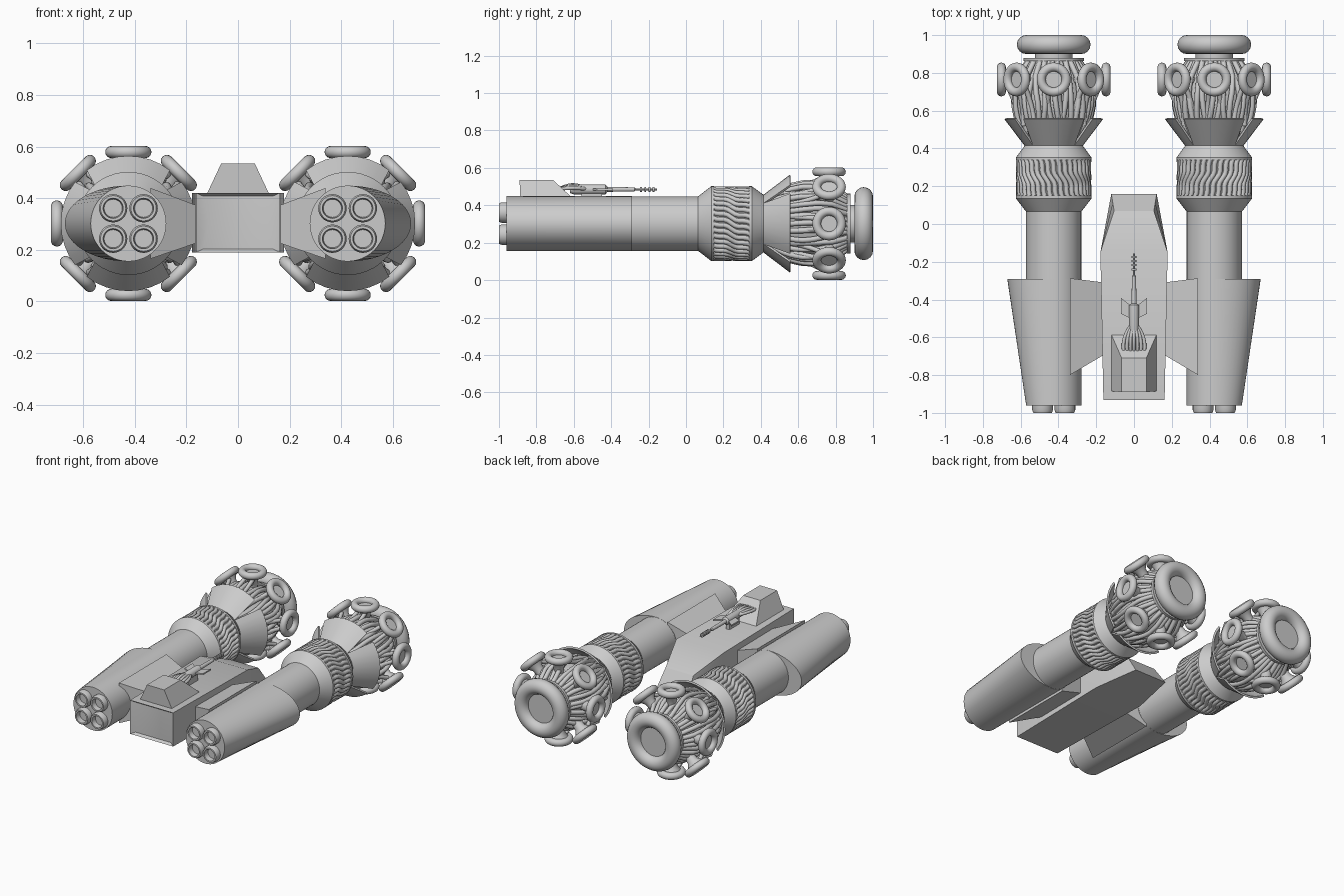
import bpy, bmesh, random
from math import sin, cos, pi, radians
from mathutils import Matrix, Vector

if "Cube" in bpy.data.objects:
    bpy.data.objects.remove(bpy.data.objects["Cube"])

random.seed(4)
AXIS_Y = Matrix.Rotation(-pi / 2, 4, 'X')              # local z -> world +y
POD = Matrix.Translation((0.425, 0, 0.302)) @ AXIS_Y   # pod axis frame
GUN = Matrix.Translation((0, 0, 0.485)) @ AXIS_Y


def loft(bm, rings, closed=False):
    """Skin a list of equal-length point rings; cap the ends unless closed."""
    vs = [[bm.verts.new(p) for p in r] for r in rings]
    n = len(vs[0])
    pairs = list(zip(vs, vs[1:])) + ([(vs[-1], vs[0])] if closed else [])
    for a, b in pairs:
        for i in range(n):
            j = (i + 1) % n
            bm.faces.new((a[i], a[j], b[j], b[i]))
    if not closed:
        bm.faces.new(vs[0][::-1])
        bm.faces.new(vs[-1])


def cyl(r, a, t):
    return Vector((r * cos(a), r * sin(a), t))


def lathe(bm, profile, m, seg=48, closed=False):
    loft(bm, [[m @ cyl(r, 2 * pi * i / seg, t) for i in range(seg)] for r, t in profile], closed)


def torus(bm, major, minor, m, seg=40):
    lathe(bm, [(major + minor * cos(2 * pi * k / 16), minor * sin(2 * pi * k / 16))
               for k in range(16)], m, seg, True)


def tube(bm, pts, r, sides=12):
    rings = []
    for i, p in enumerate(pts):
        d = pts[min(i + 1, len(pts) - 1)] - pts[max(i - 1, 0)]
        q = d.to_track_quat('Z', 'X')
        rings.append([p + q @ cyl(r, 2 * pi * k / sides, 0) for k in range(sides)])
    loft(bm, rings)


def interp(table, t):
    for (t0, r0), (t1, r1) in zip(table, table[1:]):
        if t <= t1:
            f = (t - t0) / (t1 - t0)
            return r0 + (r1 - r0) * f
    return table[-1][1]


def finish(bm, name, mirror=True):
    bmesh.ops.recalc_face_normals(bm, faces=bm.faces)
    me = bpy.data.meshes.new(name)
    bm.to_mesh(me)
    bm.free()
    ob = bpy.data.objects.new(name, me)
    bpy.context.collection.objects.link(ob)
    if mirror:
        ob.modifiers.new("mirror", 'MIRROR').use_mirror_merge = False


# ---- engine pods (built on +x, mirrored) ----
def lathe_part(name, profile):
    bm = bmesh.new()
    lathe(bm, profile, POD)
    finish(bm, name)


lathe_part("pod_barrel", [(.146, -.96), (.146, .08)])
lathe_part("pod_collar", [(.146, .065), (.2, .135), (.2, .15), (.184, .15), (.184, .338),
                          (.2, .338), (.2, .352), (.15, .42), (.15, .5)])
lathe_part("pod_core", [(.14, .45), (.185, .56), (.195, .7), (.17, .8), (.13, .862), (.16, .862),
                        (.16, .88), (.1, .88), (.1, .957)])

# outer fairing: round at the front, stretched outwards at the back
bm = bmesh.new()
rings = []
for y, w in ((-.96, .146), (-.29, .246)):
    pts = [cyl(.147, 2 * pi * i / 48, y) for i in range(48)]
    rings.append([POD @ Vector((p.x * (w / .147 if p.x > 0 else 1), p.y, p.z)) for p in pts])
loft(bm, rings)
finish(bm, "pod_fairing")

# wing joining fuselage and pod
bm = bmesh.new()
loft(bm, [[Vector((x, y0, z0)), Vector((x, y1, z0)), Vector((x, y1, z1)), Vector((x, y0, z1))]
          for x, y0, y1, z0, z1 in ((.155, -.69, -.31, .228, .37), (.34, -.80, -.287, .165, .44))])
finish(bm, "wing_joint")

# four hollow nozzles per pod
bm = bmesh.new()
for sx in (-1, 1):
    for sz in (-1, 1):
        lathe(bm, [(.055, -.95), (.055, -.985), (.049, -1), (.039, -1), (.035, -.965)],
              POD @ Matrix.Translation((sx * .059, sz * .059, 0)), 28)
finish(bm, "nozzles")

# S-shaped ribs
bm = bmesh.new()
for i in range(38):
    pts = []
    for k in range(11):
        f = k / 10
        a = 2 * pi * i / 38 + .3 * f * f * (3 - 2 * f) + .03 * sin(4 * pi * f)
        pts.append(POD @ cyl(.186, a, .142 + .2 * f))
    tube(bm, pts, .013)
finish(bm, "twisted_ribs")

# four flared petals
bm = bmesh.new()
for q in range(4):
    rings = []
    for k in range(9):
        s = k / 4 - 1
        a, b = q * pi / 2 + s * radians(45), q * pi / 2 + s * radians(38)
        rings.append([POD @ p for p in (cyl(.143, a, .42), cyl(.155, a, .415),
                                        cyl(.262, b, .556), cyl(.25, b, .56))])
    loft(bm, rings)
finish(bm, "flared_petals")

# pipe bundle bulging around the core
bm = bmesh.new()
bulge = [(.44, .145), (.55, .192), (.62, .208), (.7, .212), (.78, .19), (.87, .13)]
for i in range(34):
    ph, amp = random.uniform(0, 2 * pi), random.uniform(.02, .07)
    lift = random.uniform(-.004, .01)
    pts = []
    for k in range(15):
        t = .44 + .43 * k / 14
        pts.append(POD @ cyl(interp(bulge, t) + lift, 2 * pi * i / 34 + amp * sin(ph + 14 * t), t))
    tube(bm, pts, .0145)
finish(bm, "pipe_bundle")

# ring of eight small thrusters with feed pipes
rims, cups, feeds = bmesh.new(), bmesh.new(), bmesh.new()
for k in range(8):
    a = k * pi / 4
    m = POD @ Matrix.Rotation(a, 4, 'Z') @ Matrix.Translation((.277, 0, .765)) @ Matrix.Rotation(pi / 2, 4, 'Y')
    torus(rims, .066, .0235, m)
    lathe(cups, [(.03, -.1), (.035, -.05), (.058, -.018), (.05, -.004)], m, 28)
    for s in (-.22, .22):
        pts = []
        for j in range(9):
            f = j / 8
            pts.append(POD @ cyl(.19 + .068 * f * f, a + s * (1 - .55 * f), .52 + .23 * f))
        tube(feeds, pts, .013)
finish(rims, "side_thruster_rims")
finish(cups, "side_thruster_cups")
finish(feeds, "feed_pipes")

bm = bmesh.new()
torus(bm, .145, .05, POD @ Matrix.Translation((0, 0, .95)), 56)
finish(bm, "end_ring")

# ---- central fuselage with recessed front panel and wedge tail ----
bm = bmesh.new()


def section(yb, yt, wb, wm, wt, zb, zt):
    ym, zm = (yb + yt) / 2, (zb + zt) / 2
    return [Vector(p) for p in ((-wb, yb, zb), (wb, yb, zb), (wm, ym, zm),
                                (wt, yt, zt), (-wt, yt, zt), (-wm, ym, zm))]


loft(bm, [section(-.915, -.915, .135, .115, .135, .203, .408),
          section(-.932, -.932, .162, .162, .162, .19, .42),
          section(-.15, -.15, .178, .178, .178, .19, .42),
          section(.16, .07, .12, .1125, .105, .2, .33)])
finish(bm, "fuselage", False)

# cabin on top
bm = bmesh.new()
loft(bm, [[Vector((x, y, z)) for x, y in ((-w, y0), (w, y0), (w, y1), (-w, y1))]
          for w, y0, y1, z in ((.12, -.885, -.585, .418), (.065, -.89, -.71, .535))])
finish(bm, "cabin", False)

# gun: mount, body, barrel, ringed tip
bm = bmesh.new()
lathe(bm, [(.02, -.62), (.026, -.6), (.026, -.43), (.013, -.42), (.011, -.275), (.005, -.27),
           (.005, -.155)], GUN, 20)
for i in range(4):
    lathe(bm, [(.014, -.005), (.014, .005)], GUN @ Matrix.Translation((0, 0, -.24 + .022 * i)), 16)
loft(bm, [[Vector((x, y, z)) for x, y in ((-.014, -.56), (.014, -.56), (.014, -.45), (-.014, -.45))]
          for z in (.415, .48)])
finish(bm, "gun", False)

bm = bmesh.new()
loft(bm, [[Vector((x, y, z)) for x, y in ((.02, -.5), (.07, -.475), (.07, -.39), (.02, -.43))]
          for z in (.48, .49)])
finish(bm, "gun_fins")

bm = bmesh.new()
for i in range(7):
    x = -.066 + .022 * i
    pts = []
    for k in range(11):
        f = k / 10
        pts.append(Vector((x * (.8 + .5 * f - 1.15 * f * f), -.68 + .15 * f,
                           .487 + .022 * sin(pi * f) * (1 - abs(x) * 12))))
    tube(bm, pts, .0095)
finish(bm, "gun_cables", False)

# smooth curved surfaces, keep hard edges
for ob in bpy.context.collection.objects:
    ob.select_set(True)
    bpy.context.view_layer.objects.active = ob
bpy.ops.object.shade_smooth_by_angle(angle=radians(32))
